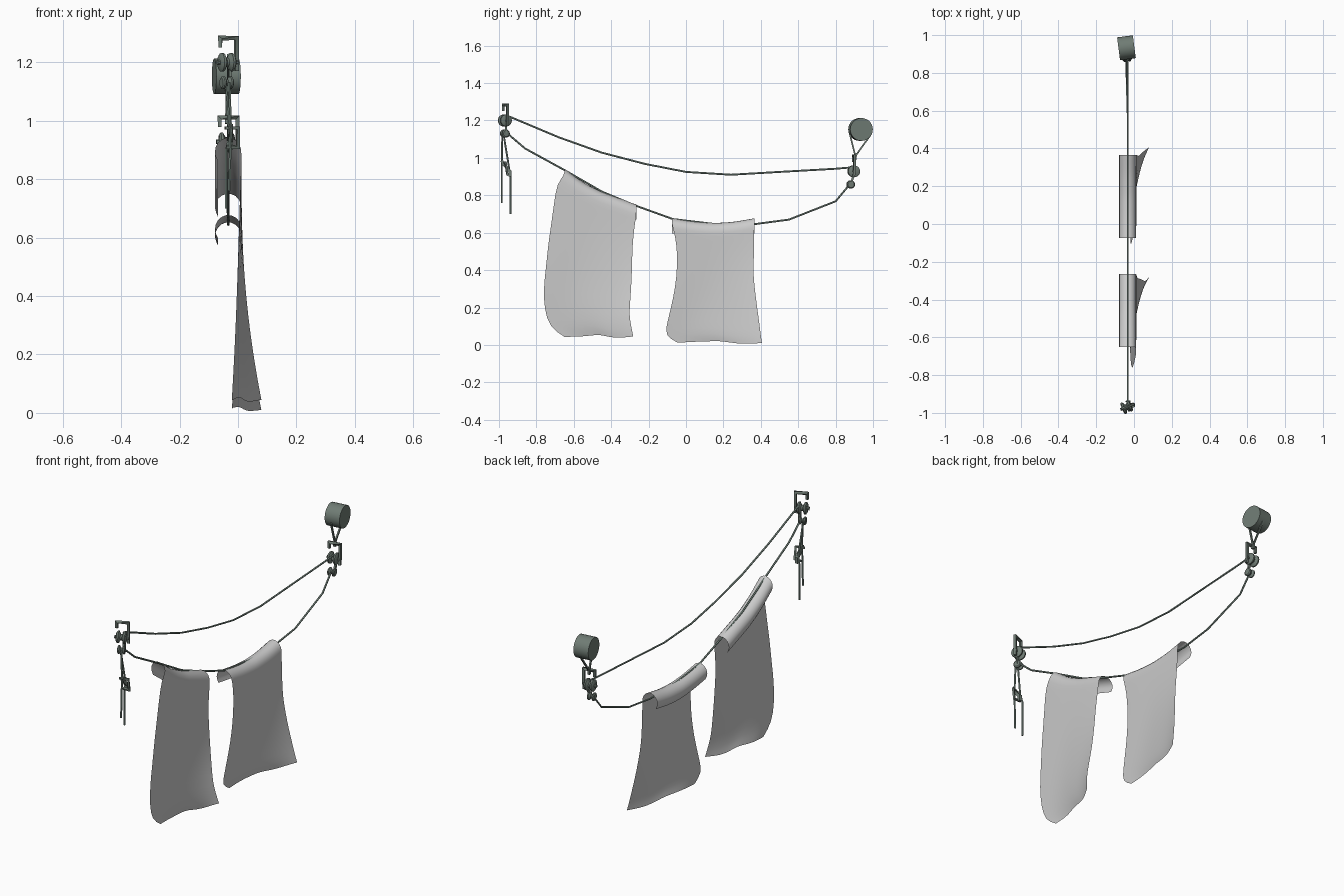
import bpy, bmesh, math
from mathutils import Vector, Matrix

if "Cube" in bpy.data.objects:
    bpy.data.objects.remove(bpy.data.objects["Cube"])

def material(name, col):
    m = bpy.data.materials.new(name)
    m.diffuse_color = (*col, 1)
    m.use_nodes = True
    m.node_tree.nodes["Principled BSDF"].inputs["Base Color"].default_value = m.diffuse_color
    return m

METAL = material("painted_metal", (0.16, 0.20, 0.175))
ROPE = material("rope", (0.24, 0.32, 0.28))

def finish(name, bm, mat=None, angle=35):
    me = bpy.data.meshes.new(name)
    bm.to_mesh(me)
    bm.free()
    ob = bpy.data.objects.new(name, me)
    bpy.context.collection.objects.link(ob)
    if mat:
        me.materials.append(mat)
    bpy.ops.object.select_all(action='DESELECT')
    ob.select_set(True)
    bpy.context.view_layer.objects.active = ob
    bpy.ops.object.shade_smooth_by_angle(angle=math.radians(angle))
    return ob

def tube(name, pts, r, mat, sides=6):
    """Sweep a regular polygon along a path, with capped ends."""
    bm = bmesh.new()
    pts = [Vector(p) for p in pts]
    rings = []
    for i, p in enumerate(pts):
        d1 = (p - pts[i - 1]).normalized() if i else None
        d2 = (pts[i + 1] - p).normalized() if i < len(pts) - 1 else None
        t = ((d1 or d2) + (d2 or d1)).normalized()
        if i == 0:
            ref = Vector((1, 0, 0)) if abs(t.x) < 0.5 else Vector((0, 1, 0))
            a = (ref - t * ref.dot(t)).normalized()
        else:
            a = (a - t * a.dot(t)).normalized()
        b = t.cross(a)
        ring = []
        for k in range(sides):
            q = 2 * math.pi * (k + 0.5) / sides
            ring.append(bm.verts.new(p + (a * math.cos(q) + b * math.sin(q)) * r))
        # carry the section frame square around right-angle bends
        if d1 and d2 and d1.dot(d2) < 0.9:
            scale = 1 / max(0.5, t.dot(d1))
            n = (d2 - d1).normalized()
            for v in ring:
                o = v.co - p
                v.co = p + o + n * o.dot(n) * (scale - 1)
        if rings:
            for k in range(sides):
                j = (k + 1) % sides
                bm.faces.new((rings[-1][k], rings[-1][j], ring[j], ring[k]))
        rings.append(ring)
    bm.faces.new(rings[0][::-1])
    bm.faces.new(rings[-1])
    return finish(name, bm, mat)

def lathe(name, profile, loc, yaw, mat, sides=20):
    """Revolve (offset along axis, radius) pairs around a near-x axis."""
    bm = bmesh.new()
    rings = [[bm.verts.new((h, r * math.cos(2 * math.pi * k / sides),
                            r * math.sin(2 * math.pi * k / sides)))
              for k in range(sides)] for h, r in profile]
    for A, B in zip(rings, rings[1:]):
        for k in range(sides):
            j = (k + 1) % sides
            bm.faces.new((A[j], A[k], B[k], B[j]))
    bm.faces.new(rings[0])
    bm.faces.new(rings[-1][::-1])
    bmesh.ops.recalc_face_normals(bm, faces=bm.faces)
    bm.transform(Matrix.Translation(loc) @ Matrix.Rotation(yaw, 4, 'Z'))
    return finish(name, bm, mat)

# ---- pulley sets: hooked bracket with two grooved wheels
def pulley_set(side, x, y, z, yaw, lower_dy):
    M = Matrix.Translation((x, y, z)) @ Matrix.Rotation(yaw, 4, 'Z')
    P = lambda *p: M @ Vector(p)
    tube(side + "_bracket", [P(-0.028, 0, 0.05), P(-0.028, 0, 0.083), P(0.033, 0, 0.083),
         P(0.033, 0, 0), P(0.033, lower_dy * 0.3, -0.03)], 0.009, METAL, 4)
    tube(side + "_upper_axle", [P(-0.04, 0, 0), P(0.036, 0, 0)], 0.009, METAL, 8)
    tube(side + "_link", [P(0.01, 0, -0.01), P(0.01, lower_dy, -0.07)], 0.008, METAL, 4)
    for nm, r, w, dy, dz in (("upper", 0.032, 0.026, 0, 0), ("lower", 0.022, 0.02, lower_dy, -0.07)):
        lathe(f"{side}_{nm}_wheel", [(-w, r * .75), (-w * .8, r), (-w * .5, r), (-w * .15, r * .5),
              (w * .15, r * .5), (w * .5, r), (w * .8, r), (w, r * .75)],
              P(-0.004, dy, dz), yaw, METAL)

pulley_set("left", -0.035, -0.967, 1.2, 0.4, 0)
pulley_set("right", -0.035, 0.897, 0.928, 0.12, -0.016)

# ---- drum with hanging strap
lathe("drum", [(-0.042, 0.061), (0.042, 0.061)], (-0.04, 0.933, 1.152), 0.13, METAL, 28)
tube("drum_strap", [(-0.04, 0.875, 1.13), (-0.038, 0.903, 1.02), (-0.038, 0.913, 1.02),
     (-0.038, 0.985, 1.12)], 0.006, METAL, 4)
tube("strap_hook", [(-0.038, 0.908, 1.025), (-0.038, 0.905, 0.99)], 0.009, METAL, 4)

# ---- ropes
X = -0.033
def rope(name, yz, xs=None):
    tube(name, [(xs[i] if xs else X, y, z) for i, (y, z) in enumerate(yz)], 0.005, ROPE)

rope("upper_rope", [(-0.96, 1.225), (-0.93, 1.215), (-0.68, 1.11), (-0.45, 1.028), (-0.22, 0.968), (0, 0.925),
     (0.24, 0.91), (0.5, 0.925), (0.8, 0.942), (0.895, 0.95)])
low = [(-0.96, 1.135), (-0.86, 1.05), (-0.65, 0.935), (-0.45, 0.82), (-0.27, 0.745), (-0.07, 0.673),
       (0.14, 0.648), (0.36, 0.645), (0.55, 0.67), (0.8, 0.768), (0.87, 0.852)]
rope("lower_rope", low, [X] * 9 + [-0.04, -0.04])

# ---- rope tightener and loose tails at the left end
rope("tail_back", [(-0.982, 1.13), (-0.985, 0.97), (-0.985, 0.76)], [-0.03, -0.025, -0.03])
rope("tail_front", [(-0.976, 1.13), (-0.945, 0.94), (-0.939, 0.9), (-0.939, 0.70)], [-0.04, -0.03, -0.04, -0.04])
tube("tightener_body", [(-0.025, -0.985, 0.985), (-0.025, -0.975, 0.965), (-0.025, -0.942, 0.93),
     (-0.025, -0.942, 0.9)], 0.011, METAL, 4)
tube("tightener_arm", [(-0.045, -0.982, 0.975), (0.0, -0.965, 0.975), (0.0, -0.955, 0.91),
     (-0.04, -0.955, 0.91)], 0.007, METAL, 4)

# ---- towels draped over the lower rope
def interp(vals, t):
    f = t * (len(vals) - 1)
    i = min(int(f), len(vals) - 2)
    return vals[i] + (vals[i + 1] - vals[i]) * (f - i)

ARCH = [(-0.068, -0.085), (-0.083, -0.055), (-0.072, -0.02), (-0.04, 0), (-0.005, -0.01), (0.013, -0.04)]
ROWS = [0.05, 0.17, 0.3, 0.43, 0.57, 0.7, 0.83, 0.94, 1.0]

def towel(name, top, bottom, left, right):
    bm = bmesh.new()
    N = 10
    grid = []
    for x, dz in ARCH:
        grid.append([bm.verts.new((x, left[0] + (right[0] - left[0]) * k / N,
                                   interp(top, k / N) + dz)) for k in range(N + 1)])
    for i, t in enumerate(ROWS):
        row = []
        s = (i + 1) / len(ROWS)
        for k in range(N + 1):
            u = k / N
            y = interp(left, s) * (1 - u) + interp(right, s) * u
            z0 = interp(top, u) - 0.04
            x = 0.013 - 0.035 * t * (1 - u) + 0.067 * t ** 2 * u ** 3 \
                + 0.006 * math.sin(u * 7 + t * 3) * t * (1 - u)
            row.append(bm.verts.new((x, y, z0 + (interp(bottom, u) - z0) * t)))
        grid.append(row)
    for A, B in zip(grid, grid[1:]):
        for k in range(N):
            bm.faces.new((A[k], B[k], B[k + 1], A[k + 1]))
    ob = finish(name, bm, None, 80)
    m = ob.modifiers.new("soften", 'SUBSURF')
    m.levels = m.render_levels = 1
    m.boundary_smooth = 'PRESERVE_CORNERS'

towel("towel_left", [0.947, 0.875, 0.825, 0.79, 0.755], [0.043, 0.045, 0.055, 0.036, 0.045],
      [-0.65, -0.69, -0.705, -0.72, -0.737, -0.748, -0.762, -0.757, -0.73, -0.65],
      [-0.265, -0.268, -0.28, -0.287, -0.288, -0.292, -0.297, -0.305, -0.29, -0.282])
towel("towel_right", [0.682, 0.664, 0.656, 0.662, 0.682], [0.012, 0.018, 0.021, 0.005, 0.01],
      [-0.075, -0.065, -0.05, -0.047, -0.05, -0.062, -0.08, -0.1, -0.115, -0.045],
      [0.365, 0.365, 0.364, 0.362, 0.36, 0.37, 0.38, 0.392, 0.4, 0.406])
